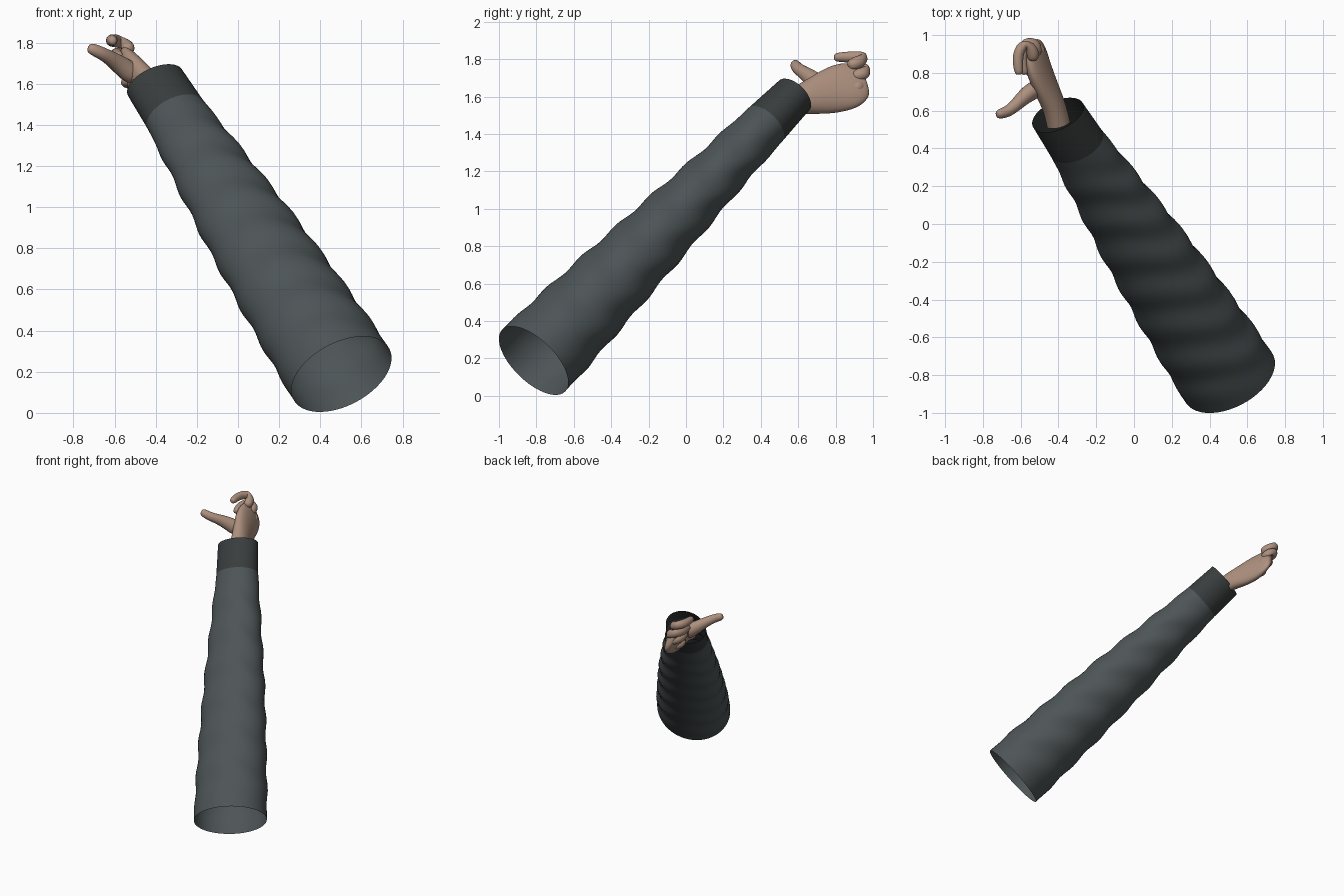
import bpy, math
from mathutils import Vector

if "Cube" in bpy.data.objects:
    bpy.data.objects.remove(bpy.data.objects["Cube"])


def material(name, col):
    m = bpy.data.materials.new(name)
    m.diffuse_color = (*col, 1)
    m.use_nodes = True
    m.node_tree.nodes["Principled BSDF"].inputs["Base Color"].default_value = m.diffuse_color
    return m


CLOTH = material("cloth", (0.075, 0.09, 0.095))
CUFF = material("cuff_cloth", (0.04, 0.046, 0.046))
SKIN = material("skin", (0.42, 0.28, 0.21))


def mesh_from_rings(name, rings, mat, caps=(False, False), subsurf=0):
    n = len(rings[0])
    verts = [p for r in rings for p in r]
    faces = [(i * n + j, i * n + (j + 1) % n, (i + 1) * n + (j + 1) % n, (i + 1) * n + j)
             for i in range(len(rings) - 1) for j in range(n)]
    if caps[0]:
        faces.append(tuple(reversed(range(n))))
    if caps[1]:
        faces.append(tuple(range(len(verts) - n, len(verts))))
    me = bpy.data.meshes.new(name)
    me.from_pydata(verts, [], faces)
    me.shade_smooth()
    me.materials.append(mat)
    ob = bpy.data.objects.new(name, me)
    bpy.context.collection.objects.link(ob)
    if subsurf:
        ob.modifiers.new("smooth", "SUBSURF").levels = subsurf
        ob.modifiers["smooth"].render_levels = subsurf
    return ob


def limb(name, pts, radii, side=(-0.35, 0.1, 0.93), caps=(True, True), n=10):
    """Loft of elliptical rings along a path; side is the first ellipse axis."""
    pts = [Vector(p) for p in pts]
    radii = [r if isinstance(r, tuple) else (r, r) for r in radii]
    if caps[1]:  # rounded tip
        d = (pts[-1] - pts[-2]).normalized()
        a, b = radii[-1]
        pts.append(pts[-1] + d * min(a, b) * 0.8)
        radii.append((a * 0.6, b * 0.6))
    rings = []
    for i, p in enumerate(pts):
        t = (pts[min(i + 1, len(pts) - 1)] - pts[max(i - 1, 0)]).normalized()
        u = Vector(side)
        u = (u - t * u.dot(t)).normalized()
        w = t.cross(u)
        a, b = radii[i]
        rings.append([p + u * a * 1.06 * math.cos(k * math.tau / n)
                      + w * b * 1.06 * math.sin(k * math.tau / n) for k in range(n)])
    return mesh_from_rings(name, rings, SKIN, caps, 2)


# Sleeve and cuff: one tapered elliptical tube, split at the cuff seam
BOTTOM, TOP = Vector((0.503, -0.815, 0.188)), Vector((-0.403, 0.577, 1.605))
AXIS = (TOP - BOTTOM).normalized()
V = Vector((0, -0.71, 0.71))
V = (V - AXIS * V.dot(AXIS)).normalized()
U = V.cross(AXIS).normalized()
if U.x < 0:
    U = -U
PROFILE = [(0, .268, .236), (.08, .266, .232), (.3, .248, .205), (.5, .225, .178),
           (.7, .19, .148), (.89, .155, .127), (1, .150, .113)]
SEAM = 0.89


def sleeve_ring(t, n=48):
    for (t0, a0, b0), (t1, a1, b1) in zip(PROFILE, PROFILE[1:]):
        if t <= t1 + 1e-6:
            f = (t - t0) / (t1 - t0)
            a, b = a0 + (a1 - a0) * f, b0 + (b1 - b0) * f
            break
    fade = max(0, min(1, (SEAM - t) * 8)) * min(1, t * 10)
    c = BOTTOM.lerp(TOP, t)
    ring = []
    for k in range(n):
        q = k * math.tau / n
        w = fade * 0.006 * math.sin(t * 50 + 2 * math.sin(q + 1) + 1.5 * math.cos(2 * q))
        ring.append(c + U * (a + w) * math.cos(q) + V * (b + w) * math.sin(q))
    return ring


mesh_from_rings("sleeve", [sleeve_ring(SEAM * i / 60) for i in range(61)], CLOTH)
mesh_from_rings("cuff", [sleeve_ring(SEAM + (1 - SEAM) * i / 6) for i in range(7)], CUFF)

# Wrist and palm
limb("palm",
     [(-.40, .53, 1.555), (-.42, .62, 1.585), (-.465, .72, 1.61), (-.505, .82, 1.645),
      (-.52, .89, 1.665), (-.53, .94, 1.68)],
     [(.068, .06), (.078, .058), (.11, .058), (.13, .055), (.125, .045), (.10, .032)],
     caps=(False, True), n=14)

# Curled fingers, knuckle to tip
FINGERS = {
    "index_finger": [(-.53, .86, 1.76), (-.54, .94, 1.79), (-.58, .96, 1.808),
                     (-.62, .90, 1.812), (-.61, .81, 1.81)],
    "middle_finger": [(-.52, .88, 1.70), (-.52, .97, 1.73), (-.57, .975, 1.745),
                      (-.60, .89, 1.745), (-.58, .81, 1.735)],
    "ring_finger": [(-.50, .87, 1.64), (-.495, .945, 1.655), (-.55, .945, 1.67),
                    (-.58, .87, 1.68), (-.55, .80, 1.675)],
    "little_finger": [(-.48, .84, 1.58), (-.475, .895, 1.59), (-.52, .90, 1.60),
                      (-.555, .84, 1.61), (-.53, .79, 1.61)],
}
for i, (name, path) in enumerate(FINGERS.items()):
    s = (1, 1, .95, .85)[i]
    limb(name, path, [.036 * s, .034 * s, .033 * s, .031 * s, .026 * s])

# Thumb stretched away from the palm
limb("thumb",
     [(-.49, .73, 1.63), (-.565, .69, 1.685), (-.62, .635, 1.725), (-.665, .595, 1.75),
      (-.71, .583, 1.77)],
     [(.06, .05), (.05, .045), (.036, .034), (.031, .03), (.03, .027)], side=(0.3, 0.5, 0.8))
